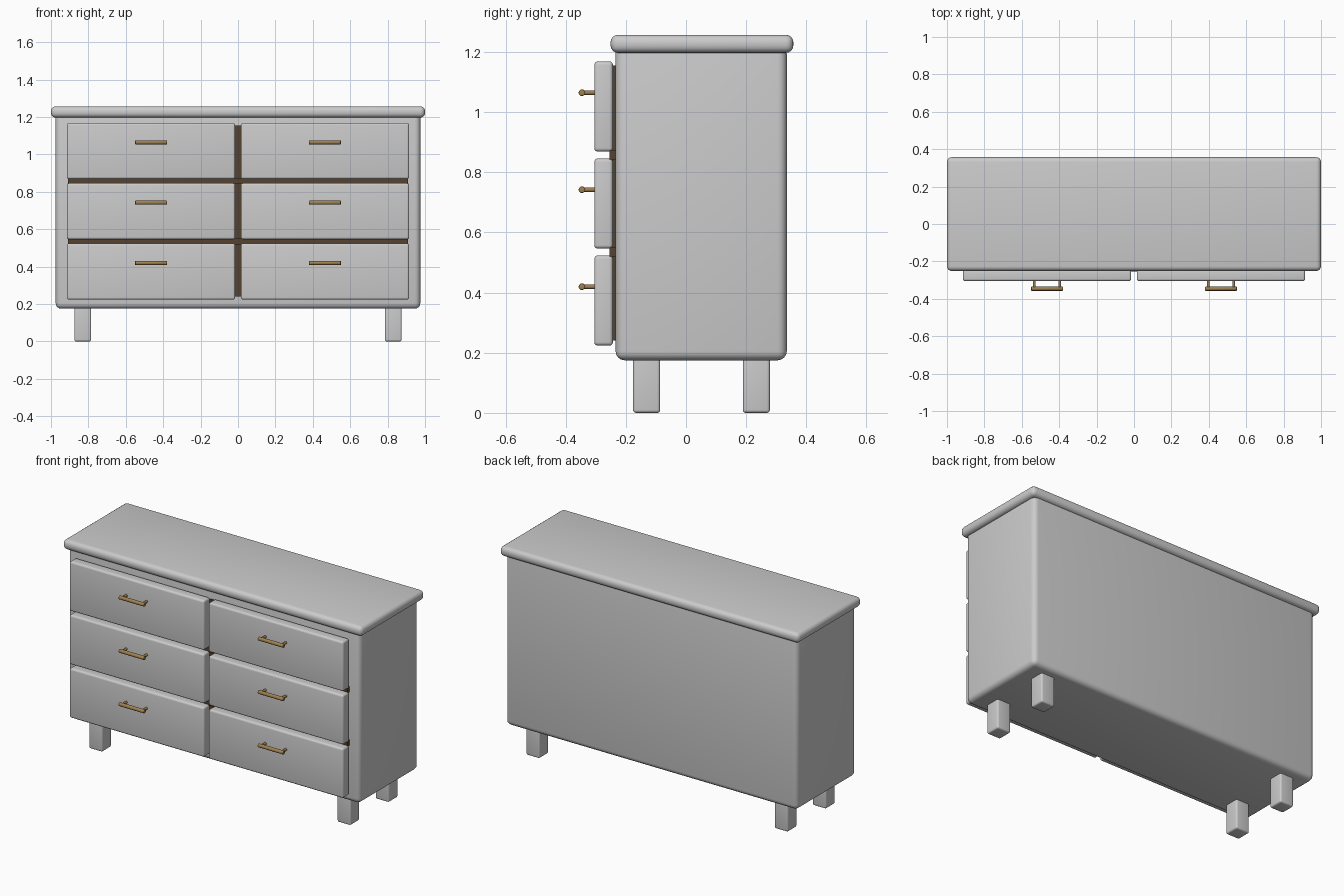
import bpy
import math

if "Cube" in bpy.data.objects:
    bpy.data.objects.remove(bpy.data.objects["Cube"])


def material(name, color):
    m = bpy.data.materials.new(name)
    m.diffuse_color = color
    m.use_nodes = True
    m.node_tree.nodes["Principled BSDF"].inputs["Base Color"].default_value = m.diffuse_color
    return m


wood = material("dark_wood", (0.09, 0.055, 0.03, 1))
brass = material("brass", (0.35, 0.22, 0.08, 1))


def finish(obj, name, mat):
    obj.name = name
    if mat:
        obj.data.materials.append(mat)
    bpy.ops.object.shade_smooth_by_angle(angle=math.radians(35))
    return obj


def box(name, x, y, z, bevel=0.0, mat=None):
    """Rounded box from (min, max) ranges."""
    size = [b - a for a, b in (x, y, z)]
    bpy.ops.mesh.primitive_cube_add(size=1, location=[(a + b) / 2 for a, b in (x, y, z)])
    obj = bpy.context.object
    obj.scale = size
    bpy.ops.object.transform_apply(location=False, rotation=False, scale=True)
    if bevel:
        mod = obj.modifiers.new("Bevel", "BEVEL")
        mod.width = bevel
        mod.segments = 4
        bpy.ops.object.modifier_apply(modifier=mod.name)
    return finish(obj, name, mat)


def rod(name, center, radius, length, rotation, bevel=0.0):
    bpy.ops.mesh.primitive_cylinder_add(vertices=16, radius=radius, depth=length,
                                        location=center, rotation=rotation)
    obj = bpy.context.object
    if bevel:
        mod = obj.modifiers.new("Bevel", "BEVEL")
        mod.width = bevel
        mod.segments = 2
        mod.limit_method = "ANGLE"
        mod.angle_limit = math.radians(40)
        bpy.ops.object.modifier_apply(modifier=mod.name)
    return finish(obj, name, brass)


# Cabinet body and top board
box("cabinet_body", (-0.975, 0.975), (-0.234, 0.335), (0.175, 1.225), 0.03)
box("top_board", (-1, 1), (-0.251, 0.357), (1.197, 1.257), 0.025)

# Four legs
for side, sx in (("left", -1), ("right", 1)):
    for end, y in (("front", -0.131), ("back", 0.234)):
        cx = 0.83 * sx
        box(f"{end}_{side}_leg", (cx - 0.045, cx + 0.045), (y - 0.045, y + 0.045),
            (0, 0.22), 0.01)

# Dark dividers between the drawers
z0, height, pitch = 0.2235, 0.3, 0.3225
box("vertical_divider", (-0.018, 0.018), (-0.245, -0.2), (0.24, 1.155), 0, wood)
for i in (1, 2):
    z = z0 + i * pitch - 0.011
    box(f"horizontal_divider_{i}", (-0.91, 0.91), (-0.255, -0.2),
        (z - 0.016, z + 0.016), 0, wood)

# Drawer fronts, each with a bar handle on two posts
for side, sx in (("left", -1), ("right", 1)):
    cx = 0.465 * sx
    for row in range(3):
        z = z0 + row * pitch
        tag = f"{side}_{row + 1}"
        box(f"drawer_front_{tag}", (cx - 0.45, cx + 0.45), (-0.305, -0.243),
            (z, z + height), 0.012)
        hz = z + 0.196
        rod(f"handle_bar_{tag}", (cx, -0.346, hz), 0.011, 0.17,
            (0, math.pi / 2, 0), 0.003)
        for n, dx in enumerate((-0.068, 0.068)):
            rod(f"handle_post_{tag}_{n + 1}", (cx + dx, -0.32, hz), 0.0075, 0.05,
                (math.pi / 2, 0, 0))
